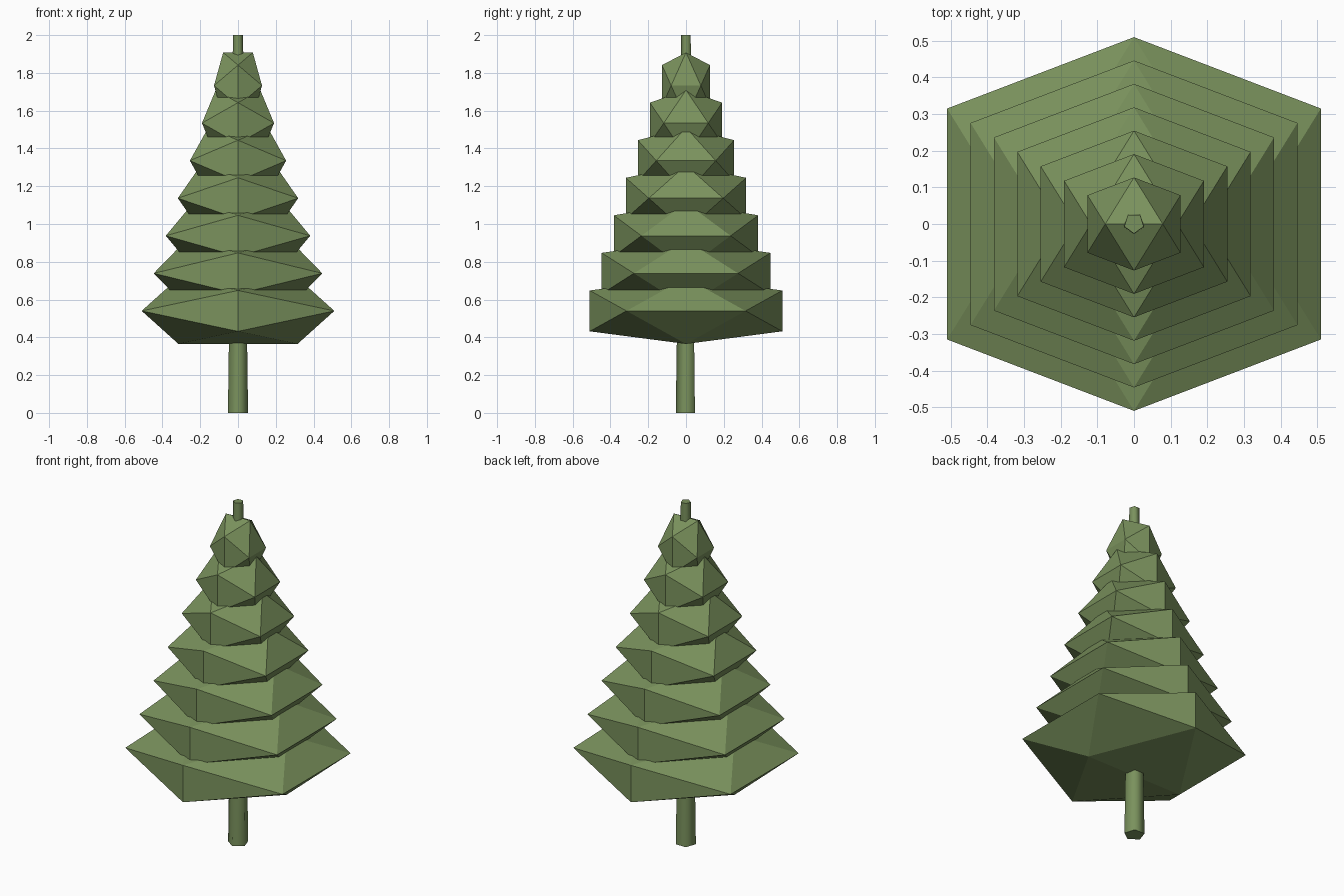
import bpy
import bmesh
from math import pi, sqrt
from mathutils import Matrix

cube = bpy.data.objects.get("Cube")
if cube:
    bpy.data.objects.remove(cube, do_unlink=True)

GOLDEN = (1 + sqrt(5)) / 2


def make_material(name, rgb):
    mat = bpy.data.materials.new(name)
    mat.use_nodes = True
    color = (*rgb, 1)
    mat.diffuse_color = color
    bsdf = mat.node_tree.nodes["Principled BSDF"]
    bsdf.inputs["Base Color"].default_value = color
    bsdf.inputs["Roughness"].default_value = 0.9
    return mat


def add_object(name, bm, mat):
    bmesh.ops.recalc_face_normals(bm, faces=bm.faces)
    mesh = bpy.data.meshes.new(name)
    bm.to_mesh(mesh)
    bm.free()
    mesh.materials.append(mat)
    obj = bpy.data.objects.new(name, mesh)
    bpy.context.collection.objects.link(obj)
    return obj


def add_tier(name, radius, half_height, z, mat):
    """Flattened icosahedron: three crossed golden rectangles, hulled."""
    bm = bmesh.new()
    r, h = radius / GOLDEN, half_height / GOLDEN
    for a in (-1, 1):
        for b in (-1, 1):
            bm.verts.new((a * radius, b * r, z))
            bm.verts.new((0, a * radius, z + b * h))
            bm.verts.new((a * r, 0, z + b * half_height))
    bmesh.ops.convex_hull(bm, input=bm.verts)
    return add_object(name, bm, mat)


green = make_material("pine green", (0.195, 0.287, 0.109))

# Foliage tiers, shrinking evenly towards the top
TIERS = 7
for i in range(TIERS):
    t = i / (TIERS - 1)
    add_tier(f"foliage_tier_{i + 1}", 0.51 - 0.383 * t, 0.175,
             0.54 + 1.193 * t, green)

# Tapered five-sided trunk running through to the tip
bm = bmesh.new()
bmesh.ops.create_cone(bm, cap_ends=True, segments=5, radius1=0.056,
                      radius2=0.028, depth=2)
spin = Matrix.Rotation(pi, 4, "Z")
low = min(bm.verts, key=lambda v: v.co.y)
if abs(low.co.x) < 0.001:
    spin = Matrix.Identity(4)
bmesh.ops.transform(bm, matrix=Matrix.Translation((0, 0.002, 1)) @ spin,
                    verts=bm.verts)
trunk = add_object("trunk", bm, green)
bpy.ops.object.select_all(action="DESELECT")
trunk.select_set(True)
bpy.context.view_layer.objects.active = trunk
bpy.ops.object.shade_smooth_by_angle(angle=1.4)
